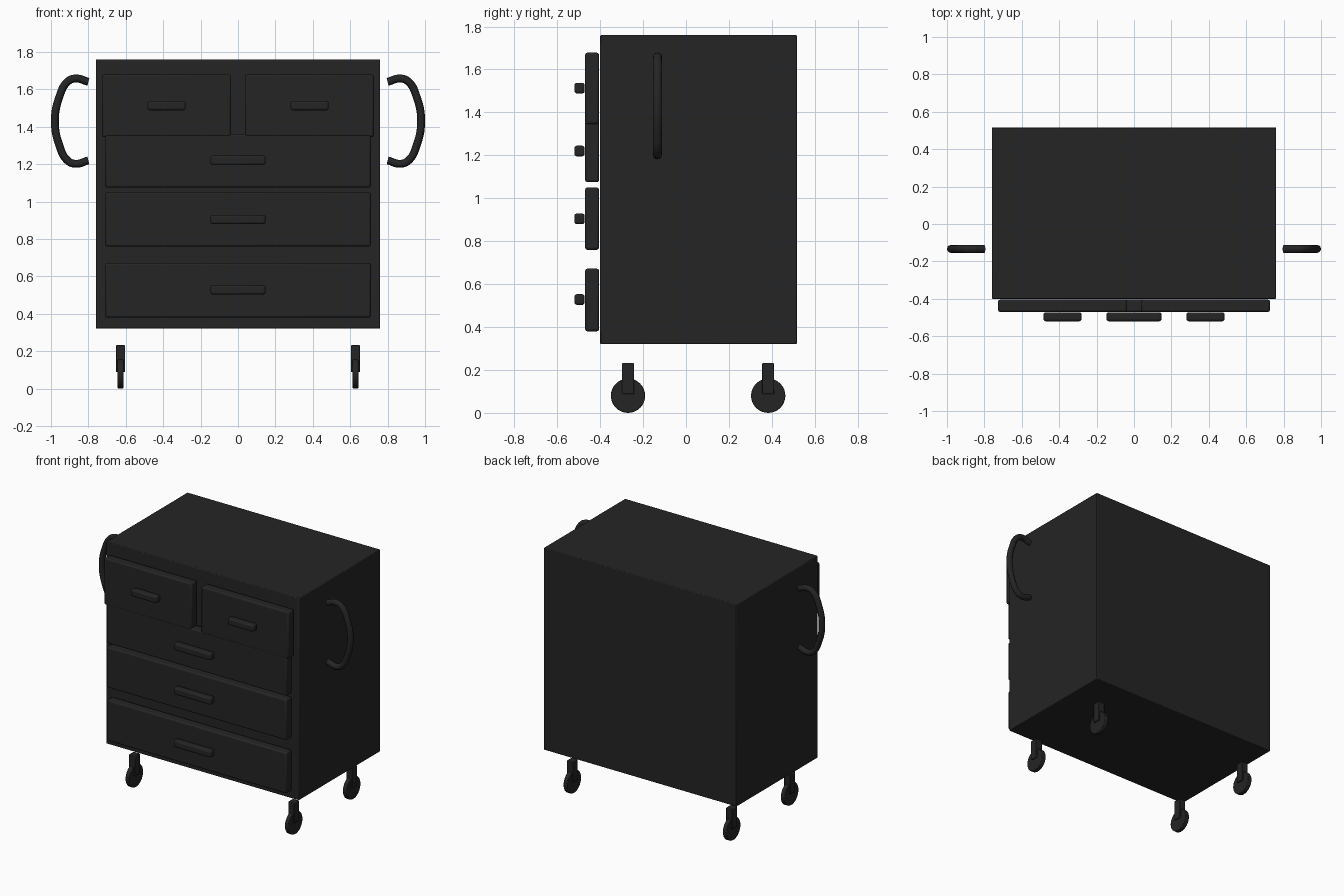
import bpy
import bmesh
from mathutils import Matrix, Vector

cube = bpy.data.objects.get("Cube")
if cube:
    bpy.data.objects.remove(cube, do_unlink=True)

black = bpy.data.materials.new("charcoal black")
black.use_nodes = True
COLOUR = (0.018, 0.018, 0.018, 1)
black.diffuse_color = COLOUR
black.node_tree.nodes["Principled BSDF"].inputs["Base Color"].default_value = COLOUR


def finish(obj, bevel=0, segments=2):
    """Material, optional rounded edges, and smooth shading with sharp edges kept."""
    obj.data.materials.append(black)
    if bevel:
        mod = obj.modifiers.new("rounded edges", "BEVEL")
        mod.width, mod.segments = bevel, segments
        mod.limit_method = "ANGLE"
    bpy.ops.object.select_all(action="DESELECT")
    obj.select_set(True)
    bpy.context.view_layer.objects.active = obj
    if obj.type == "MESH":
        bpy.ops.object.shade_smooth_by_angle()
    return obj


def add_mesh(name, bm):
    mesh = bpy.data.meshes.new(name)
    bm.to_mesh(mesh)
    bm.free()
    obj = bpy.data.objects.new(name, mesh)
    bpy.context.collection.objects.link(obj)
    return obj


def box(name, x, y, z, bevel, segments=2):
    """Box from (low, high) ranges on each axis."""
    bm = bmesh.new()
    low, high = (Vector(c) for c in zip(x, y, z))
    size = high - low
    bmesh.ops.create_cube(bm, size=1, matrix=Matrix.Translation((low + high) / 2)
                          @ Matrix.Diagonal((*size, 1)))
    return finish(add_mesh(name, bm), bevel, segments)


def pull(name, x, z, half):
    box(name, (x - half, x + half), (-0.52, -0.472), (z - 0.025, z + 0.025), 0.012, 3)


# Cabinet
box("cabinet", (-0.76, 0.76), (-0.4, 0.517), (0.32, 1.76), 0.005)

# Wide drawers with their pulls
FRONT = (-0.47, -0.405)
for name, low, high, grip in (("bottom", 0.38, 0.672, 0.528), ("middle", 0.76, 1.05, 0.904),
                              ("upper", 1.075, 1.36, 1.22)):
    box(name + "_drawer", (-0.71, 0.71), FRONT, (low, high), 0.01)
    pull(name + "_drawer_pull", 0, grip, 0.147)

for side, s in (("left", 1), ("right", -1)):
    # Small top drawers
    box(side + "_top_drawer", sorted((s * 0.037, s * 0.727)), FRONT, (1.345, 1.678), 0.01)
    pull(side + "_top_drawer_pull", s * 0.382, 1.513, 0.102)

    # Curved side handle
    curve = bpy.data.curves.new(side + "_handle", "CURVE")
    curve.dimensions = "3D"
    curve.bevel_depth, curve.bevel_resolution = 0.021, 4
    curve.use_fill_caps = True
    curve.resolution_u = 10
    upper = [(0.8, 0.21), (0.87, 0.228), (0.912, 0.21), (0.955, 0.13)]
    path = upper + [(0.979, 0)] + [(x, -z) for x, z in reversed(upper)]
    spline = curve.splines.new("BEZIER")
    spline.bezier_points.add(len(path) - 1)
    for point, (x, z) in zip(spline.bezier_points, path):
        point.co = (s * x, -0.133, 1.43 + z)
        point.handle_left_type = point.handle_right_type = "AUTO"
    handle = bpy.data.objects.new(side + "_handle", curve)
    bpy.context.collection.objects.link(handle)
    finish(handle)
    bpy.ops.object.convert(target="MESH")
    bpy.ops.object.shade_smooth_by_angle()

    # Casters
    for end, y in (("front", -0.27), ("back", 0.383)):
        x = s * 0.628
        bm = bmesh.new()
        bmesh.ops.create_cone(bm, cap_ends=True, segments=32, radius1=0.08, radius2=0.08,
                              depth=0.03, matrix=Matrix.Translation((x, y, 0.082))
                              @ Matrix.Rotation(1.5708, 4, "Y"))
        wheel = add_mesh(f"{end}_{side}_wheel", bm)
        finish(wheel, 0.004)
        box(f"{end}_{side}_caster_fork", (x - 0.025, x + 0.025), (y - 0.028, y + 0.028),
            (0.088, 0.232), 0.004)

# Rest the wheels exactly on the ground
for obj in bpy.context.scene.objects:
    if obj.name.endswith("_wheel"):
        obj.location.z = -0.002
